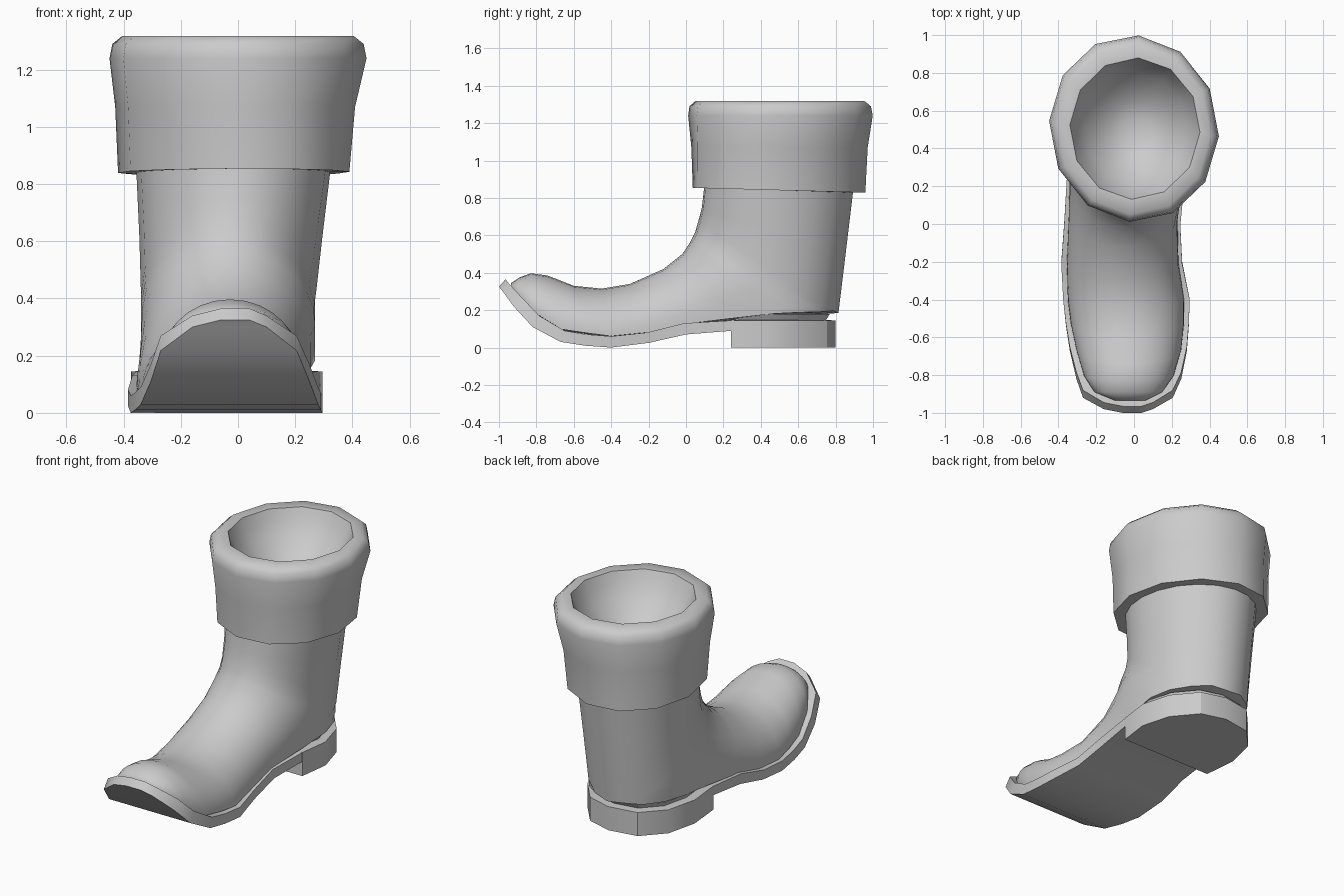
import bpy, math

if "Cube" in bpy.data.objects:
    bpy.data.objects.remove(bpy.data.objects["Cube"])

grey = bpy.data.materials.new("plain_grey")
grey.diffuse_color = (0.6, 0.6, 0.6, 1)
grey.use_nodes = True
grey.node_tree.nodes["Principled BSDF"].inputs["Base Color"].default_value = grey.diffuse_color


def loft(name, rings, cap_start, cap_end, angle):
    """Skin equal-length rings of points into one smooth-shaded object."""
    n = len(rings[0])
    verts = [p for ring in rings for p in ring]
    faces = []
    for k in range(len(rings) - 1):
        for j in range(n):
            i = (j + 1) % n
            faces.append((k * n + j, k * n + i, (k + 1) * n + i, (k + 1) * n + j))
    if cap_start:
        faces.append(tuple(reversed(range(n))))
    if cap_end:
        faces.append(tuple(range(len(verts) - n, len(verts))))
    mesh = bpy.data.meshes.new(name)
    mesh.from_pydata(verts, [], faces)
    mesh.materials.append(grey)
    obj = bpy.data.objects.new(name, mesh)
    bpy.context.collection.objects.link(obj)
    bpy.ops.object.select_all(action='DESELECT')
    obj.select_set(True)
    bpy.context.view_layer.objects.active = obj
    bpy.ops.object.shade_smooth_by_angle(angle=math.radians(angle))
    return obj


def boot_ring(fy, fz, by, bz, xl, xr, full, skew=0, n=20):
    """Section from a front/top point to a back/bottom point, widest at `full`;
    the back of the heel and shaft is kept round in plan."""
    mid, half = (xl + xr) / 2, (xr - xl) / 2
    ring = []
    for j in range(n):
        a = 2 * math.pi * j / n
        t = (1 - math.cos(a)) / 2
        y, z = fy + (by - fy) * t, fz + (bz - fz) * t
        w = half * math.sqrt(1 - (1 - t / full) ** 2) if t < full else half
        back, centre = .815 + .12 * (z - .18), .45 + .07 * (z - .18)
        u = max(0, (y - centre) / (back - centre))
        w *= math.sqrt(max(0, 1 - u * u))
        if abs(math.sin(a)) < 1e-6:
            w = 0
        w = math.copysign(w, math.sin(a))
        ring.append((mid + w, y - skew * w, z))
    return ring


# Foot and shaft: sections fan from the upturned toe to the upright shaft
sections = [
    (-.935, .345, -.935, .325, -.10, .06, .95),
    (-.89, .375, -.89, .265, -.21, .15, .95),
    (-.83, .397, -.80, .175, -.265, .21, .95),
    (-.74, .385, -.66, .09, -.305, .25, .95),
    (-.60, .33, -.52, .07, -.335, .265, .95),
    (-.45, .315, -.40, .055, -.35, .265, .95),
    (-.30, .34, -.20, .075, -.355, .235, .92),
    (-.12, .42, .05, .125, -.345, .23, .82),
    (-.02, .50, .28, .15, -.34, .255, .72, .02),
    (.02, .56, .50, .172, -.34, .27, .62, .05),
    (.035, .59, .64, .178, -.34, .27, .56, .07),
    (.05, .62, .75, .18, -.34, .27, .52, .09),
    (.07, .69, .815, .185, -.34, .275, .5, .1),
    (.085, .75, .851, .48, -.345, .295, .5, .11),
    (.10, .88, .899, .88, -.357, .327, .5, .12),
]
loft("boot_upper", [boot_ring(*s) for s in sections], True, False, 60)

# Sole: curved strip, each station is bottom y z, top y z, left x, right x
stations = [
    (-1.0, .325, -.965, .365, -.06, .04),
    (-.98, .30, -.945, .34, -.16, .10),
    (-.92, .218, -.88, .27, -.27, .205),
    (-.82, .11, -.785, .17, -.305, .25),
    (-.67, .03, -.65, .09, -.34, .28),
    (-.54, .01, -.53, .07, -.36, .29),
    (-.40, 0, -.40, .06, -.375, .295),
    (-.20, .025, -.21, .08, -.385, .255),
    (0, .07, -.01, .13, -.37, .245),
    (.25, .09, .25, .145, -.355, .27),
]
loft("sole", [[(xl, ty, tz), (xr, ty, tz), (xr, by, bz), (xl, by, bz)]
              for by, bz, ty, tz, xl, xr in stations], True, True, 35)

# Heel block with a recessed seat flaring up to meet the boot
outline = [(.27, .24), (.295, .43), (.245, .61), (.125, .755), (-.03, .80),
           (-.21, .77), (-.33, .64), (-.375, .45), (-.355, .24)]
heel_rings = [[(-.035 + (x + .035) * f, .48 + (y - .48) * f, z) for x, y in outline]
              for f, z in ((1, 0), (1, .145), (.84, .147), (.9, .178))]
loft("heel", heel_rings, True, True, 30)


def cuff_ring(cx, rx, y0, y1, z, skew=0, tilt=0, n=12):
    """Oval ring, optionally skewed in plan and tipped down toward the back."""
    ring = []
    for j in range(n):
        a = 2 * math.pi * j / n - math.radians(3)
        s = math.sin(a - skew)
        ring.append((cx + rx * math.cos(a), (y0 + y1) / 2 + (y1 - y0) / 2 * s,
                     z - tilt * s))
    return ring


# Folded cuff and rolled rim, then a parabolic bowl as the lining
cuff = [
    (-.015, .32, .12, .88, .841, .11, .013),
    (-.015, .405, .03, .965, .841, .11, .013),
    (-.01, .42, .025, .975, 1.07, .07),
    (0, .45, .01, 1.0, 1.24, .03),
    (0, .44, .017, .99, 1.29, .03),
    (0, .405, .05, .955, 1.318, .02),
    (.005, .345, .13, .88, 1.318),
]
for f in (.92, .8, .6, .4, .2):
    cuff.append((.005, .345 * f, .505 - .375 * f, .505 + .375 * f,
                 1.318 - .3 * (1 - f * f) ** .8))
loft("cuff_and_lining", [cuff_ring(*c) for c in cuff], False, True, 50)
